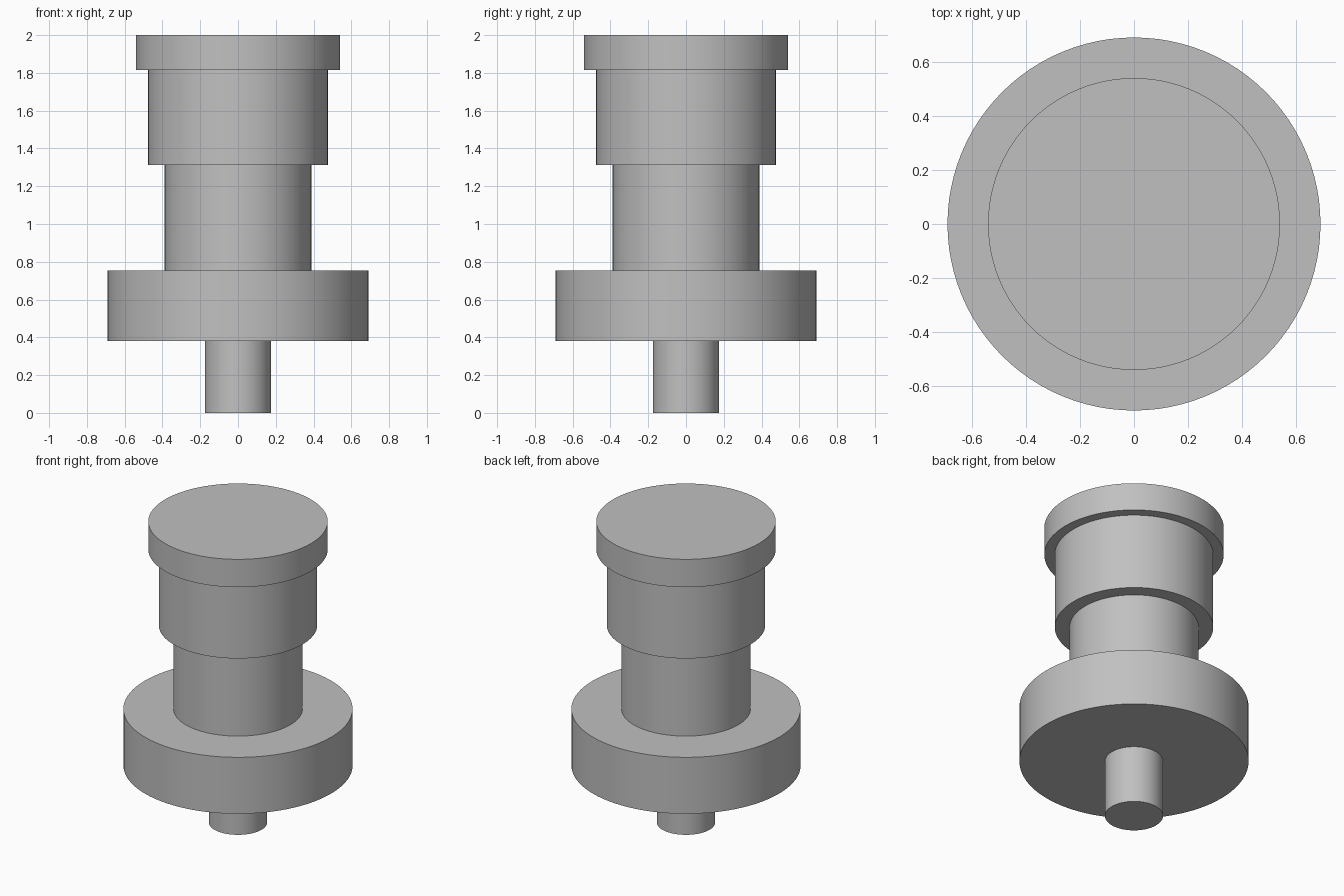
import bpy
import bmesh

if "Cube" in bpy.data.objects:
    bpy.data.objects.remove(bpy.data.objects["Cube"])

# Single plain grey finish
grey = bpy.data.materials.new("grey_metal")
grey.diffuse_color = (0.53, 0.53, 0.53, 1.0)
grey.use_nodes = True
grey.node_tree.nodes["Principled BSDF"].inputs["Base Color"].default_value = grey.diffuse_color


def cylinder(name, radius, bottom, top, sides=96):
    """Capped upright cylinder between two heights."""
    mesh = bpy.data.meshes.new(name)
    bm = bmesh.new()
    bmesh.ops.create_cone(bm, cap_ends=True, segments=sides,
                          radius1=radius, radius2=radius, depth=top - bottom)
    bmesh.ops.translate(bm, verts=bm.verts, vec=(0, 0, (top + bottom) / 2))
    # Smooth round wall, flat caps, crisp rims
    for face in bm.faces:
        face.smooth = abs(face.normal.z) < 0.5
    for edge in bm.edges:
        edge.smooth = all(f.smooth for f in edge.link_faces)
    bm.to_mesh(mesh)
    bm.free()
    mesh.materials.append(grey)
    obj = bpy.data.objects.new(name, mesh)
    bpy.context.collection.objects.link(obj)
    return obj


# Stacked stages from bottom to top: name, radius, lower z, upper z
stages = [
    ("bottom_pin", 0.175, 0.0, 0.38),
    ("wide_flange", 0.69, 0.38, 0.755),
    ("lower_body", 0.388, 0.755, 1.312),
    ("upper_body", 0.477, 1.312, 1.815),
    ("top_cap", 0.54, 1.815, 2.0),
]
for stage in stages:
    cylinder(*stage)
